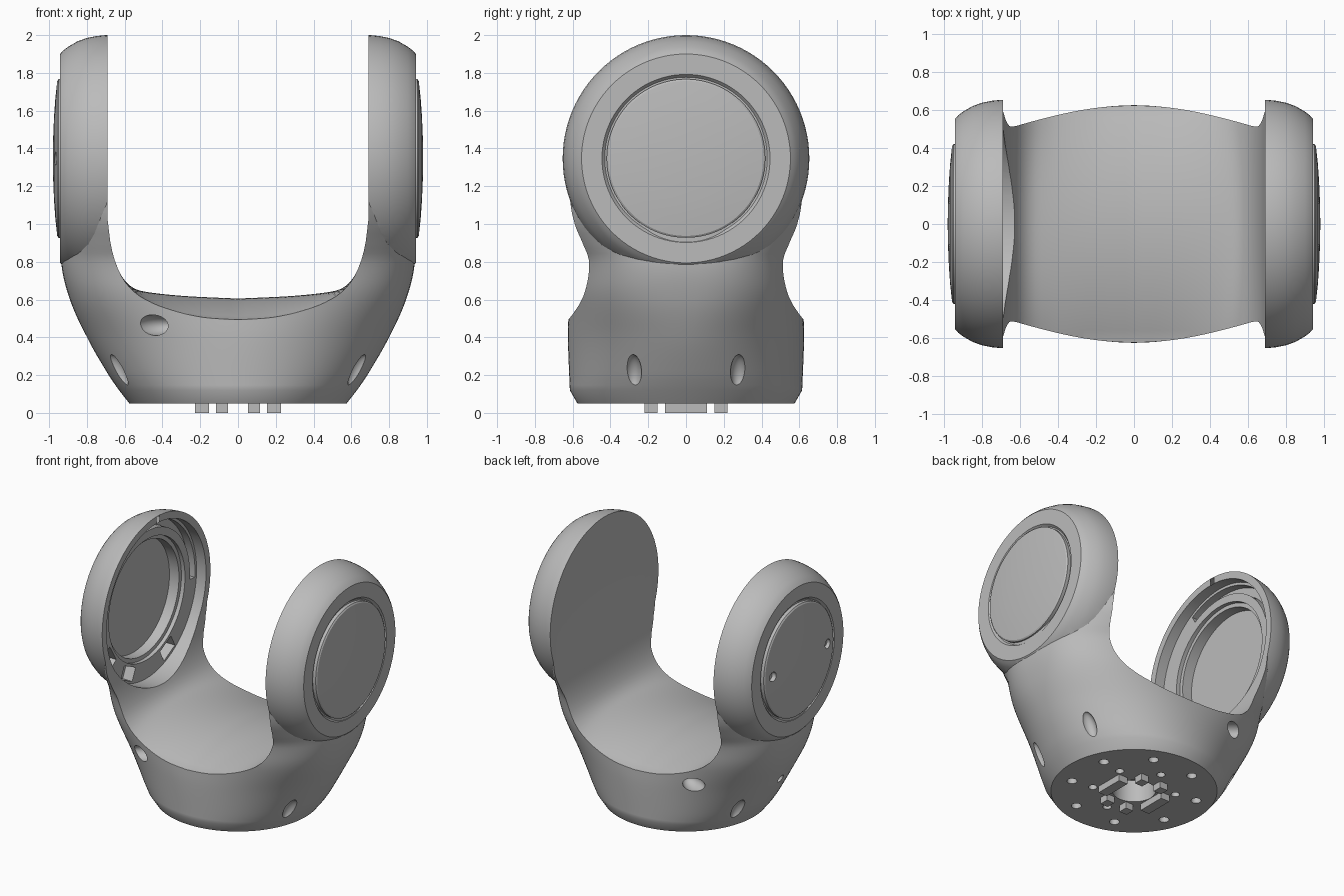
import bpy, bmesh, math
from mathutils import Vector, Matrix

if "Cube" in bpy.data.objects:
    bpy.data.objects.remove(bpy.data.objects["Cube"])

grey = bpy.data.materials.new("satin grey")
grey.use_nodes = True
grey.diffuse_color = (0.5, 0.5, 0.5, 1)
grey.node_tree.nodes["Principled BSDF"].inputs["Base Color"].default_value = (0.5, 0.5, 0.5, 1)

HUB_Z = 1.347
TAU = 2 * math.pi


def finish(name, bm):
    bmesh.ops.recalc_face_normals(bm, faces=bm.faces)
    mesh = bpy.data.meshes.new(name)
    bm.to_mesh(mesh)
    bm.free()
    mesh.materials.append(grey)
    ob = bpy.data.objects.new(name, mesh)
    bpy.context.collection.objects.link(ob)
    return ob


def loft(name, rings):
    """Skin a list of equal closed rings and cap both ends."""
    bm = bmesh.new()
    rows = [[bm.verts.new(p) for p in ring] for ring in rings]
    n = len(rows[0])
    for a, b in zip(rows, rows[1:]):
        for i in range(n):
            j = (i + 1) % n
            bm.faces.new((a[i], a[j], b[j], b[i]))
    bm.faces.new(rows[0])
    bm.faces.new(rows[-1])
    return finish(name, bm)


def lathe_x(name, profile, side, n=96):
    """Revolve (x, radius) pairs around the hub axis."""
    return loft(name, [[(side * x, r * math.cos(TAU * i / n), HUB_Z + r * math.sin(TAU * i / n))
                        for i in range(n)] for x, r in profile])


def ellipsoid(name, at, size, rot=None):
    bm = bmesh.new()
    m = Matrix.Translation(at) @ (rot or Matrix()) @ Matrix.Diagonal((*size, 1))
    bmesh.ops.create_uvsphere(bm, u_segments=24, v_segments=16, radius=1, matrix=m)
    return finish(name, bm)


def cylinder(name, at, r, depth, axis="Z", n=32):
    bm = bmesh.new()
    turn = Matrix.Rotation(math.pi / 2, 4, "Y") if axis == "X" else Matrix()
    bmesh.ops.create_cone(bm, cap_ends=True, segments=n, radius1=r, radius2=r, depth=depth,
                          matrix=Matrix.Translation(at) @ turn)
    return finish(name, bm)


def box(name, at, size, rot=None):
    bm = bmesh.new()
    m = Matrix.Translation(at) @ (rot or Matrix()) @ Matrix.Diagonal((*size, 1))
    bmesh.ops.create_cube(bm, size=1, matrix=m)
    return finish(name, bm)


def boolean(target, tool, op):
    """Apply a boolean and discard the helper."""
    mod = target.modifiers.new("cut", "BOOLEAN")
    mod.operation, mod.solver, mod.object = op, "EXACT", tool
    bpy.context.view_layer.objects.active = target
    bpy.ops.object.modifier_apply(modifier=mod.name)
    bpy.data.objects.remove(tool)


def curve(keys, t):
    """Smooth interpolation through (t, value) keys."""
    k = [keys[0]] + keys + [keys[-1]]
    for p0, p1, p2, p3 in zip(k, k[1:], k[2:], k[3:]):
        if t <= p2[0]:
            d = p2[0] - p1[0]
            u = (t - p1[0]) / d
            m1 = (p2[1] - p0[1]) / (p2[0] - p0[0]) * d
            m2 = (p3[1] - p1[1]) / (p3[0] - p1[0]) * d
            return ((2*u**3 - 3*u**2 + 1) * p1[1] + (u**3 - 2*u**2 + u) * m1
                    + (3*u**2 - 2*u**3) * p2[1] + (u**3 - u**2) * m2)
    return keys[-1][1]


# Flaring outer hull: circular at the foot, wide and boxier at the arms
HALF_X = [(0.12, 0.63), (0.2, 0.685), (0.4, 0.8), (0.6, 0.89), (0.8, 0.936), (1.3, 0.936)]
HALF_Y = [(0.12, 0.615), (0.4, 0.625), (0.6, 0.62), (0.8, 0.625), (0.9, 0.68), (1.0, 0.74),
          (1.1, 0.77), (1.3, 0.79)]
POWER = [(0.12, 2), (0.4, 2.05), (0.7, 2.5), (1.3, 2.6)]


def hull_ring(a, b, power, z, n=112):
    pts = []
    for i in range(n):
        c, s = math.cos(TAU * i / n), math.sin(TAU * i / n)
        pts.append((math.copysign(abs(c) ** (2 / power), c) * a,
                    math.copysign(abs(s) ** (2 / power), s) * b, z))
    return pts


levels = [0.12 + 1.18 * i / 44 for i in range(45)]
yoke = loft("yoke_body", [hull_ring(0.575, 0.575, 2, 0.05)] +
            [hull_ring(curve(HALF_X, z), curve(HALF_Y, z), curve(POWER, z), z) for z in levels])

# Round hub shells at the arm tops
HUB = [(0.66, 0.653), (0.7, 0.653), (0.75, 0.648), (0.8, 0.638), (0.85, 0.62), (0.9, 0.591),
       (0.925, 0.572), (0.942, 0.553), (0.942, 0.445), (0.925, 0.43)]
for side in (-1, 1):
    boolean(yoke, lathe_x("hub", HUB, side), "UNION")

# U-shaped opening with a crowned saddle floor
RIM = [(0, 0.49), (0.2, 0.503), (0.4, 0.548), (0.5, 0.595), (0.56, 0.645), (0.61, 0.71),
       (0.65, 0.8), (0.675, 0.9), (0.69, 1.02)]
CROWN = [(0, 0.605), (0.3, 0.62), (0.5, 0.643), (0.56, 0.665), (0.61, 0.715),
         (0.65, 0.8), (0.675, 0.9), (0.69, 1.02)]
xs = [0.69 * math.sin(math.pi / 2 * i / 24) for i in range(-24, 25)]


def saddle_ring(y):
    f = min(1, abs(y) / 0.62) ** 2
    floor = [(x, y, curve(CROWN, abs(x)) * (1 - f) + curve(RIM, abs(x)) * f) for x in xs]
    return floor + [(0.69, y, 2.2), (-0.69, y, 2.2)]


boolean(yoke, loft("opening", [saddle_ring(-0.8 + 1.6 * i / 40) for i in range(41)]), "DIFFERENCE")

# Open shell on the right arm: shallow recess, deep well, wire channel and pockets
boolean(yoke, lathe_x("recess", [(0.6, 0.6), (0.77, 0.6)], -1), "DIFFERENCE")
boolean(yoke, lathe_x("well", [(0.7, 0.46), (0.8, 0.46), (0.8, 0.43), (0.88, 0.43)], -1), "DIFFERENCE")
for deg in (-148, -115, -62):
    a = math.radians(deg)
    at = (-0.79, 0.53 * math.cos(a), HUB_Z + 0.53 * math.sin(a))
    boolean(yoke, box("pocket", at, (0.12, 0.1, 0.15), Matrix.Rotation(a, 4, "X")), "DIFFERENCE")
arc = [math.radians(-5 + 125 * i / 30) for i in range(31)]
boolean(yoke, loft("channel", [[(x, r * math.cos(a), HUB_Z + r * math.sin(a))
        for x, r in ((-0.74, 0.52), (-0.74, 0.58), (-0.83, 0.58), (-0.83, 0.52))]
        for a in arc]), "DIFFERENCE")
boolean(yoke, box("top_notch", (-0.72, 0, 1.99), (0.1, 0.05, 0.05)), "DIFFERENCE")

# Scooped screw recesses around the foot and two side scoops
for sx in (-1, 1):
    for sy in (-1, 1):
        rot = Matrix.Rotation(sx * 0.4, 4, "Y")
        boolean(yoke, ellipsoid("scoop", (sx * 0.64, sy * 0.28, 0.215), (0.05, 0.045, 0.1), rot), "DIFFERENCE")
for sy in (-1, 1):
    rot = Matrix.Rotation(sy * -0.55, 4, "Z")
    boolean(yoke, ellipsoid("scoop", (-0.44, sy * 0.535, 0.465), (0.125, 0.07, 0.055), rot), "DIFFERENCE")
boolean(yoke, cylinder("screw_hole", (-0.81, 0, 0.4), 0.03, 0.12, "X"), "DIFFERENCE")

# Underside: centre bore, ring groove and bolt circle
boolean(yoke, cylinder("bore", (0, 0, 0.1), 0.15, 0.24), "DIFFERENCE")
for i in range(8):
    a = TAU * (i + 0.5) / 8
    boolean(yoke, cylinder("bolt_hole", (0.45 * math.cos(a), 0.45 * math.sin(a), 0.08), 0.035, 0.14, n=24), "DIFFERENCE")
for i in range(6):
    a = TAU * (i + 0.5) / 6
    boolean(yoke, cylinder("pin_hole", (0.29 * math.cos(a), 0.29 * math.sin(a), 0.08), 0.03, 0.14, n=24), "DIFFERENCE")

# Locking lugs below the foot
parts = [yoke]
for sx in (-1, 1):
    parts.append(box("long_lug", (sx * 0.19, 0, 0.04), (0.075, 0.22, 0.08)))
    for sy in (-1, 1):
        parts.append(box("short_lug", (sx * 0.085, sy * 0.185, 0.04), (0.065, 0.07, 0.08)))

# Domed hub covers
DOME = [(0.915, 0.42), (0.95, 0.42), (0.957, 0.41), (0.967, 0.32), (0.974, 0.22), (0.979, 0.1), (0.98, 0.02)]
for side, label in ((-1, "right_hub_cover"), (1, "left_hub_cover")):
    cover = lathe_x(label, DOME, side)
    if side < 0:
        for sy in (-1, 1):
            boolean(cover, cylinder("screw_hole", (-0.97, sy * 0.33, HUB_Z), 0.035, 0.07, "X"), "DIFFERENCE")
    parts.append(cover)

for ob in parts:
    bpy.ops.object.select_all(action="DESELECT")
    ob.select_set(True)
    bpy.context.view_layer.objects.active = ob
    bpy.ops.object.shade_smooth_by_angle(angle=math.radians(28))
